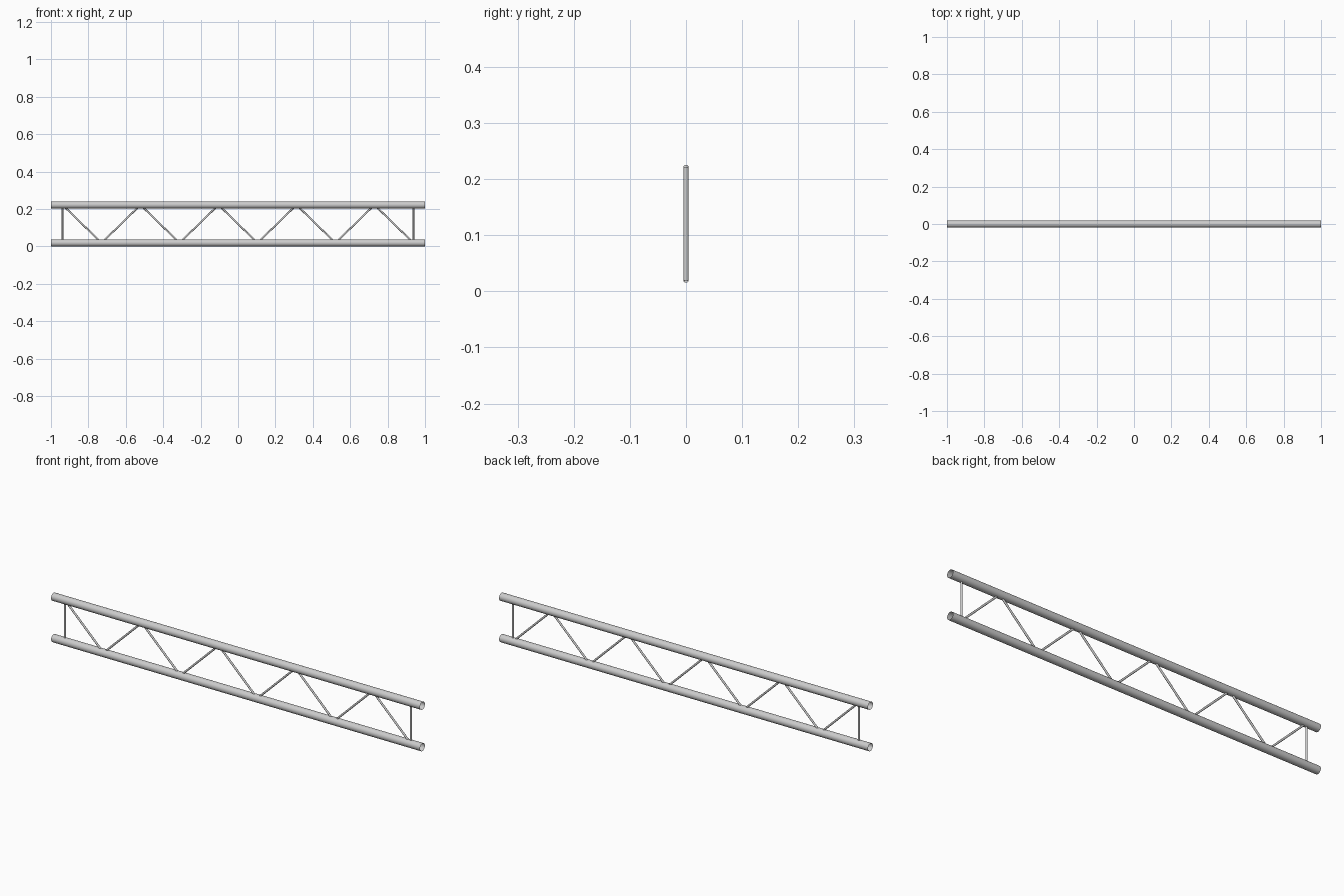
import bpy
import math
from mathutils import Vector

if "Cube" in bpy.data.objects:
    bpy.data.objects.remove(bpy.data.objects["Cube"])

CHORD_R = 0.019      # main tube radius
ROD_R = 0.0048       # bracing rod radius
Z_LOW, Z_HIGH = 0.019, 0.222
END_X = 0.938        # position of the end posts
BAYS = 9             # number of diagonals


def tube(name, start, end, radius, sides):
    """Open-ended smooth tube between two points."""
    a, b = Vector(start), Vector(end)
    axis = b - a
    bpy.ops.mesh.primitive_cylinder_add(
        vertices=sides, radius=radius, depth=axis.length,
        end_fill_type='NOTHING', location=(a + b) / 2,
        rotation=axis.to_track_quat('Z', 'Y').to_euler())
    obj = bpy.context.object
    obj.name = name
    bpy.ops.object.shade_smooth_by_angle(angle=math.radians(40))
    return obj


# Long top and bottom chords, open at the ends
for label, z in (("bottom_chord", Z_LOW), ("top_chord", Z_HIGH)):
    tube(label, (-1, 0, z), (1, 0, z), CHORD_R, 32)

# Vertical posts near both ends
for label, x in (("left_post", -END_X), ("right_post", END_X)):
    tube(label, (x, 0, Z_LOW), (x, 0, Z_HIGH), ROD_R, 16)

# Zigzag bracing, starting at the top left and meeting on the chord axes
step = 2 * END_X / BAYS
nodes = [(-END_X + i * step, 0, Z_LOW if i % 2 else Z_HIGH) for i in range(BAYS + 1)]
for i, (a, b) in enumerate(zip(nodes, nodes[1:]), 1):
    tube(f"diagonal_brace_{i}", a, b, ROD_R, 16)
